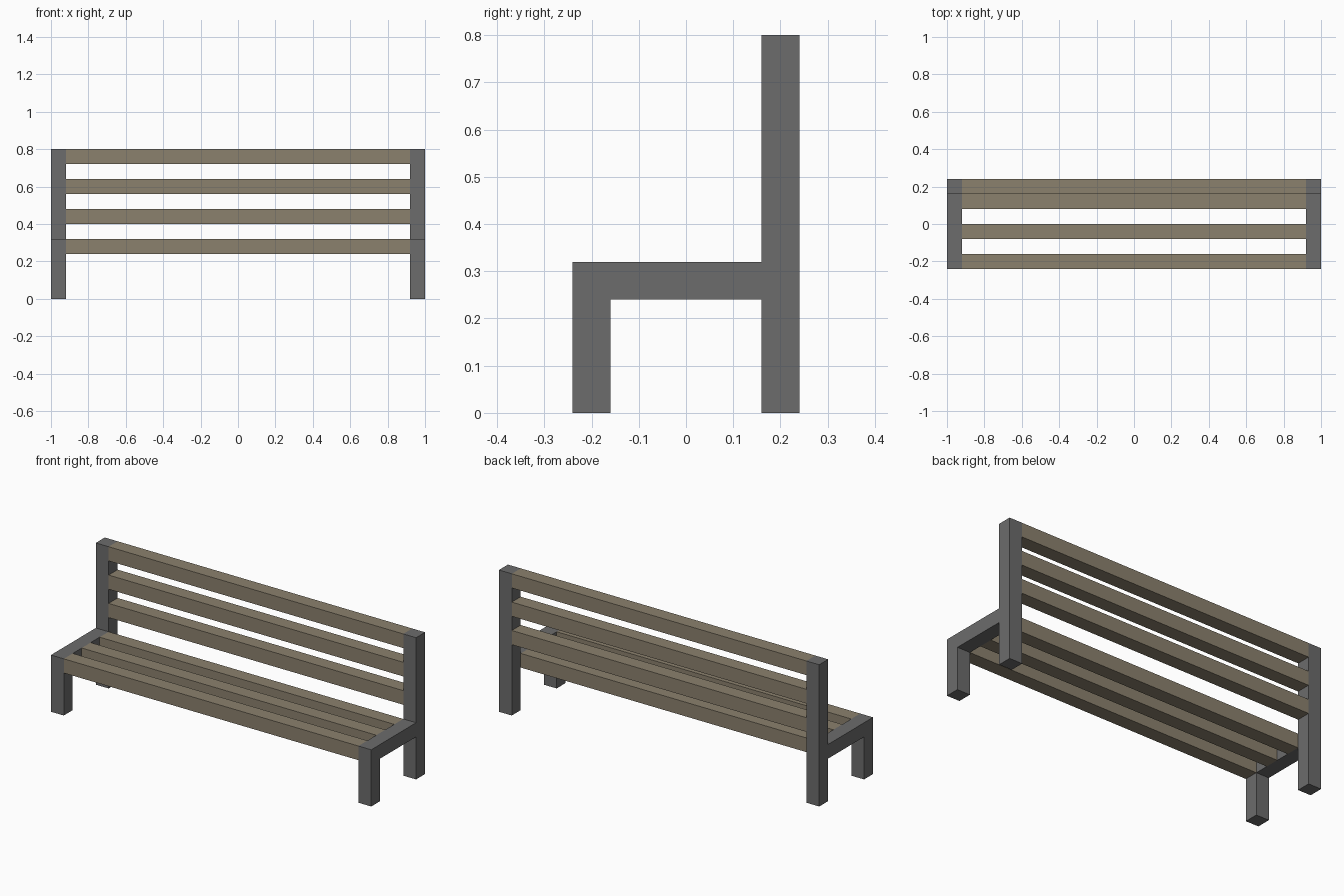
import bpy
import bmesh

if "Cube" in bpy.data.objects:
    bpy.data.objects.remove(bpy.data.objects["Cube"])

T = 0.08          # thickness of every bar
HALF = 1.0        # half length of the bench
INNER = HALF - T  # inner face of the end frames


def material(name, colour):
    mat = bpy.data.materials.new(name)
    mat.diffuse_color = (*colour, 1.0)
    mat.use_nodes = True
    mat.node_tree.nodes["Principled BSDF"].inputs["Base Color"].default_value = mat.diffuse_color
    return mat


def make_object(name, bm, mat):
    bmesh.ops.recalc_face_normals(bm, faces=bm.faces)
    mesh = bpy.data.meshes.new(name)
    bm.to_mesh(mesh)
    bm.free()
    mesh.materials.append(mat)
    obj = bpy.data.objects.new(name, mesh)
    bpy.context.collection.objects.link(obj)
    return obj


def slat(name, y, z, mat):
    """Long square bar between the end frames, centred at (y, z)."""
    bm = bmesh.new()
    bmesh.ops.create_cube(bm, size=1.0)
    bmesh.ops.scale(bm, vec=(2 * INNER, T, T), verts=bm.verts)
    bmesh.ops.translate(bm, vec=(0, y, z), verts=bm.verts)
    return make_object(name, bm, mat)


metal = material("dark grey metal", (0.15, 0.15, 0.15))
wood = material("weathered wood", (0.26, 0.22, 0.155))

# End frame: side profile (y, z) of legs, seat rail and back post, extruded in x
profile = [(-0.24, 0), (-0.16, 0), (-0.16, 0.24), (0.16, 0.24), (0.16, 0),
           (0.24, 0), (0.24, 0.8), (0.16, 0.8), (0.16, 0.32), (-0.24, 0.32)]
bm = bmesh.new()
face = bm.faces.new([bm.verts.new((INNER, y, z)) for y, z in profile])
ext = bmesh.ops.extrude_face_region(bm, geom=[face], use_keep_orig=True)
moved = [g for g in ext["geom"] if isinstance(g, bmesh.types.BMVert)]
bmesh.ops.translate(bm, vec=(T, 0, 0), verts=moved)
frame = make_object("end_frames", bm, metal)
mirror = frame.modifiers.new("mirror", 'MIRROR')
mirror.use_axis = (True, False, False)

# Seat slats (front to back) and backrest slats (bottom to top)
for i in range(3):
    slat(f"seat_slat_{i + 1}", -0.20 + 0.16 * i, 0.28, wood)
    slat(f"back_slat_{i + 1}", 0.20, 0.44 + 0.16 * i, wood)
